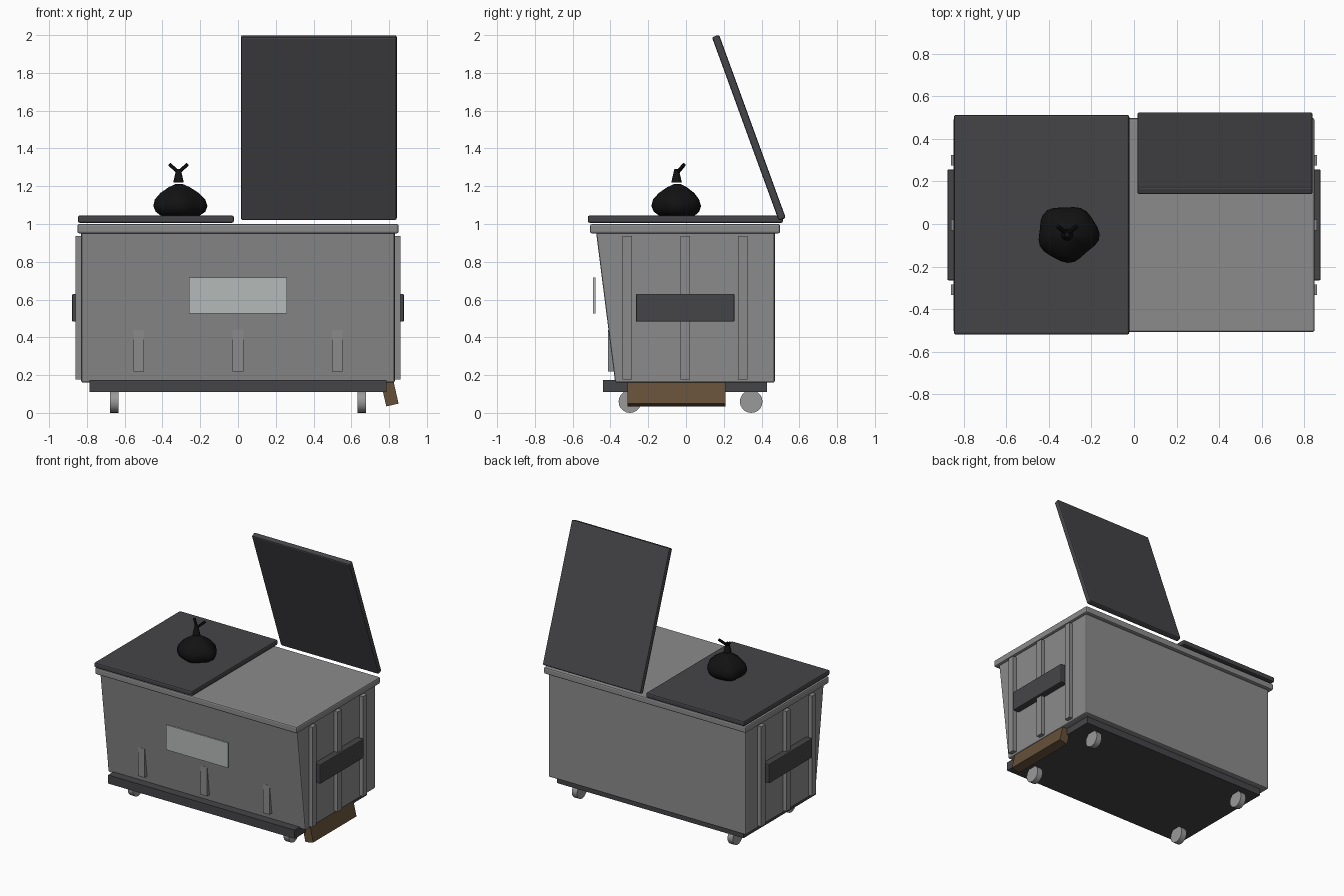
import bpy, bmesh, math
from mathutils import Vector, Matrix

cube = bpy.data.objects.get("Cube")
if cube:
    bpy.data.objects.remove(cube, do_unlink=True)


def material(name, r, g, b):
    m = bpy.data.materials.new(name)
    m.use_nodes = True
    m.diffuse_color = (r, g, b, 1)
    bsdf = m.node_tree.nodes["Principled BSDF"]
    bsdf.inputs["Base Color"].default_value = (r, g, b, 1)
    bsdf.inputs["Roughness"].default_value = 0.8
    return m


STEEL = material("grey steel", 0.26, 0.26, 0.26)
DARK = material("dark plastic", 0.06, 0.058, 0.064)
LABEL = material("pale label", 0.46, 0.49, 0.48)
WHEEL = material("wheel grey", 0.32, 0.32, 0.32)
CARD = material("brown cardboard", 0.13, 0.08, 0.04)
BAG = material("black bag", 0.006, 0.006, 0.006)


def finish(name, bm, mat, bevel=0, smooth=False):
    bmesh.ops.recalc_face_normals(bm, faces=bm.faces)
    mesh = bpy.data.meshes.new(name)
    bm.to_mesh(mesh)
    bm.free()
    mesh.materials.append(mat)
    obj = bpy.data.objects.new(name, mesh)
    bpy.context.collection.objects.link(obj)
    if bevel:
        mod = obj.modifiers.new("soft edges", "BEVEL")
        mod.width = bevel
        mod.segments = 2
    if smooth:
        bpy.ops.object.select_all(action="DESELECT")
        obj.select_set(True)
        bpy.context.view_layer.objects.active = obj
        bpy.ops.object.shade_smooth_by_angle(angle=math.radians(40))
    return obj


def box(name, x, y, z, mat, bevel=0):
    """Box from its (low, high) range on each axis."""
    bm = bmesh.new()
    bmesh.ops.create_cube(bm, size=1)
    for v in bm.verts:
        v.co = Vector([(a + b) / 2 + c * (b - a) for (a, b), c in zip((x, y, z), v.co)])
    return finish(name, bm, mat, bevel)


def tilted_box(name, size, centre, angle, axis, mat, bevel=0):
    half = [(-s / 2, s / 2) for s in size]
    obj = box(name, *half, mat, bevel)
    obj.matrix_world = Matrix.Translation(centre) @ Matrix.Rotation(math.radians(angle), 4, axis)
    return obj


def cone(name, start, end, r1, r2, sides, mat):
    """Cylinder or cone between two points."""
    a, b = Vector(start), Vector(end)
    turn = (b - a).to_track_quat("Z", "Y").to_matrix().to_4x4()
    bm = bmesh.new()
    bmesh.ops.create_cone(bm, cap_ends=True, segments=sides, radius1=r1, radius2=r2,
                          depth=(b - a).length, matrix=Matrix.Translation((a + b) / 2) @ turn)
    return finish(name, bm, mat, smooth=True)


# Container body: side profile with a sloping front, extruded across x
bm = bmesh.new()
profile = [(-0.375, 0.16), (0.47, 0.16), (0.47, 0.98), (-0.479, 0.98)]
face = bm.faces.new([bm.verts.new((-0.83, y, z)) for y, z in profile])
side = bmesh.ops.extrude_face_region(bm, geom=[face])
bmesh.ops.translate(bm, vec=(1.66, 0, 0),
                    verts=[g for g in side["geom"] if isinstance(g, bmesh.types.BMVert)])
finish("container_body", bm, STEEL, 0.01)
box("top_rim", (-0.85, 0.85), (-0.508, 0.498), (0.95, 1.0), STEEL, 0.01)
box("base_frame", (-0.785, 0.785), (-0.44, 0.43), (0.11, 0.175), DARK)

# Front label and stiffeners
box("front_label", (-0.26, 0.26), (-0.492, -0.478), (0.527, 0.717), LABEL)
for i, x in enumerate((-0.525, 0, 0.525)):
    box(f"front_stiffener_{i}", (x - 0.028, x + 0.028), (-0.412, -0.36), (0.22, 0.44), STEEL)

# Side ribs, lifting pockets and wheels, mirrored
for label, s in (("left", 1), ("right", -1)):
    for i, y in enumerate((-0.31, -0.005, 0.30)):
        box(f"{label}_rib_{i}", sorted((s * 0.81, s * 0.86)), (y - 0.025, y + 0.025),
            (0.177, 0.937), STEEL)
    box(f"{label}_lifting_pocket", sorted((s * 0.81, s * 0.878)), (-0.265, 0.257),
        (0.483, 0.63), DARK, 0.006)
    for end, y in (("front", -0.297), ("back", 0.345)):
        cone(f"{label}_{end}_wheel", (s * 0.655 - 0.022, y, 0.06),
             (s * 0.655 + 0.022, y, 0.06), 0.06, 0.06, 20, WHEEL)

# Lids: one closed, one propped open
box("closed_lid", (-0.848, -0.022), (-0.52, 0.513), (1.006, 1.045), DARK, 0.01)
tilted_box("open_lid", (0.825, 0.04, 1.033), (0.428, 0.333, 1.51), 20, "X", DARK, 0.01)

# Cardboard piece leaning at the side
tilted_box("cardboard_piece", (0.067, 0.52, 0.14), (0.802, -0.05, 0.11), 13, "Y", CARD).rotation_euler.y = -math.radians(13)

# Rubbish bag: lumpy turned profile
bm = bmesh.new()
rings = []
N = 28
for r, z in ((0.1, 1.043), (0.13, 1.065), (0.142, 1.095), (0.132, 1.13),
             (0.1, 1.165), (0.055, 1.195), (0.018, 1.212)):
    ring = []
    for i in range(N):
        a = math.tau * i / N
        rr = r * (1 + 0.05 * math.sin(5 * a + 8 * z) + 0.035 * math.sin(3 * a + 1))
        ring.append(bm.verts.new((-0.312 + rr * math.cos(a), -0.045 + 0.92 * rr * math.sin(a), z)))
    rings.append(ring)
for low, high in zip(rings, rings[1:]):
    for i in range(N):
        j = (i + 1) % N
        bm.faces.new((low[i], low[j], high[j], high[i]))
bm.faces.new(rings[0])
bm.faces.new(rings[-1])
finish("rubbish_bag", bm, BAG, smooth=True)

# Tied neck and ears
cone("bag_neck", (-0.315, -0.05, 1.22), (-0.315, -0.05, 1.29), 0.028, 0.012, 12, BAG)
for label, s in (("left", 1), ("right", -1)):
    cone(f"bag_{label}_ear", (-0.315, -0.045, 1.272), (-0.315 + s * 0.046, -0.01, 1.315),
         0.01, 0.01, 8, BAG)
